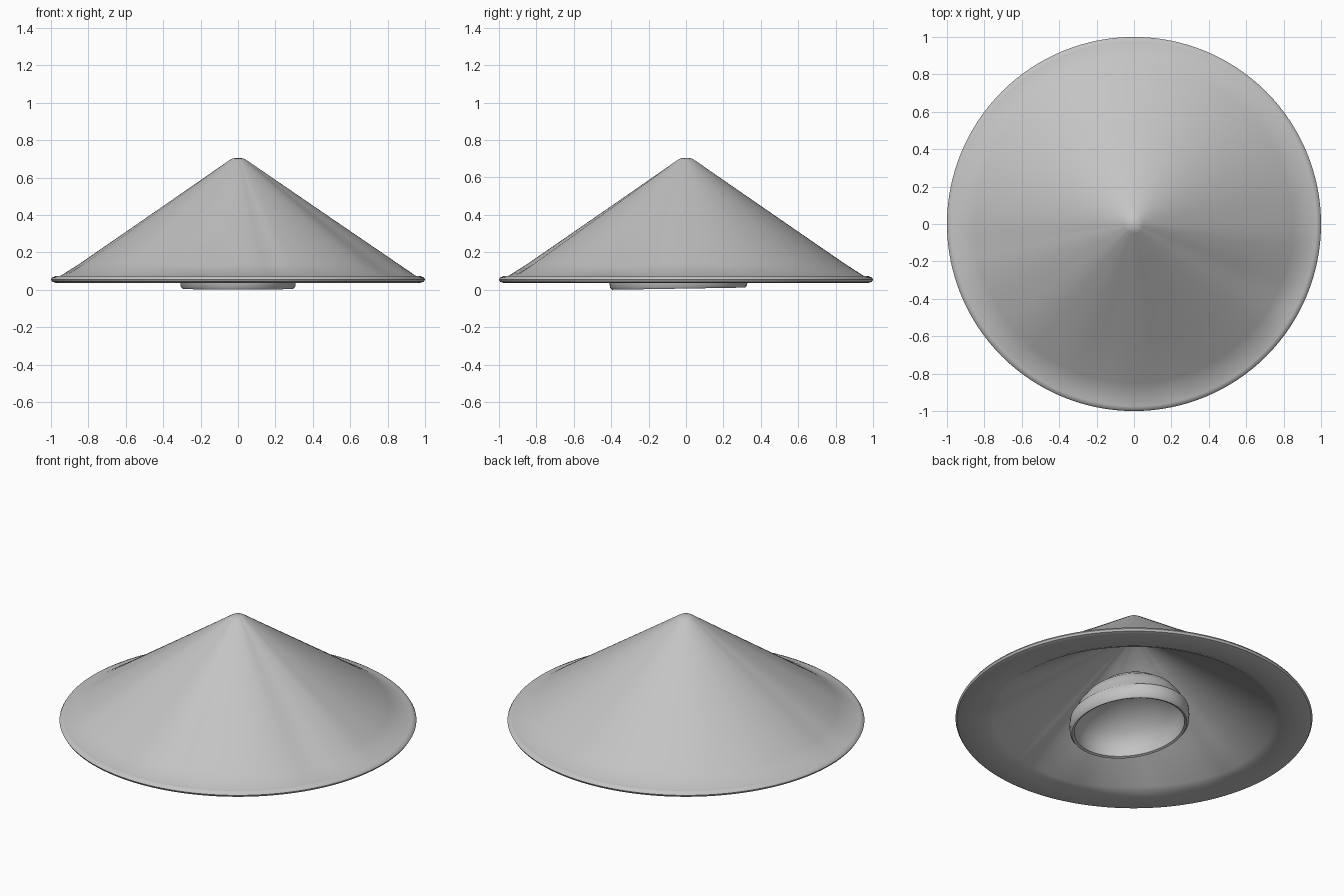
import bpy, bmesh, math

if "Cube" in bpy.data.objects:
    bpy.data.objects.remove(bpy.data.objects["Cube"])

grey = bpy.data.materials.new("pale grey")
grey.diffuse_color = (0.55, 0.55, 0.55, 1)
grey.use_nodes = True
grey.node_tree.nodes["Principled BSDF"].inputs["Base Color"].default_value = grey.diffuse_color


def lathe(name, profile, segments, place):
    """Spin a (radius, z) profile; place(r, z, angle) gives each point."""
    bm = bmesh.new()
    rings = []
    for r, z in profile:
        if r == 0:
            rings.append([bm.verts.new(place(0, z, 0))] * segments)
        else:
            rings.append([bm.verts.new(place(r, z, math.tau * i / segments))
                          for i in range(segments)])
    for a, b in zip(rings, rings[1:]):
        for i in range(segments):
            j = (i + 1) % segments
            quad = list(dict.fromkeys((a[i], a[j], b[j], b[i])))
            bm.faces.new(quad)
    bmesh.ops.recalc_face_normals(bm, faces=bm.faces)
    mesh = bpy.data.meshes.new(name)
    bm.to_mesh(mesh)
    bm.free()
    mesh.materials.append(grey)
    obj = bpy.data.objects.new(name, mesh)
    bpy.context.collection.objects.link(obj)
    bpy.context.view_layer.objects.active = obj
    obj.select_set(True)
    bpy.ops.object.shade_smooth_by_angle(angle=math.radians(40))
    obj.select_set(False)
    return obj


# Soft radial folds in the cone: angle, width (degrees), depth
FOLDS = [(-26, 9, -0.022), (-78, 3, -0.012), (-103, 10, -0.014),
         (-135, 9, 0.010), (-5, 6, 0.008), (-172, 6, -0.008)]


def fold(angle):
    total = 0
    for centre, width, depth in FOLDS:
        d = (math.degrees(angle) - centre + 180) % 360 - 180
        total += depth * math.exp(-(d / width) ** 2)
    return total


def place_cone(r, z, a):
    fade = max(0, min(1, (0.97 - r) / 0.12)) if z > 0.05 else 0
    return (r * math.cos(a), r * math.sin(a), z + fold(a) * r * fade)


# Hat cone with rolled rim, flat underside border and hollow inside
lathe("hat_cone", [
    (0, 0.705), (0.03, 0.702), (0.05, 0.69), (0.2, 0.586), (0.4, 0.448),
    (0.6, 0.31), (0.85, 0.138), (0.95, 0.074), (0.975, 0.073), (0.993, 0.066),
    (1.0, 0.055), (0.993, 0.043), (0.975, 0.037), (0.9, 0.038), (0.83, 0.041),
    (0.79, 0.058), (0.6, 0.185), (0.4, 0.322), (0.2, 0.458), (0.04, 0.565),
    (0, 0.572)], 128, place_cone)


def place_liner(r, z, a):
    # Oval head opening, slightly lower towards the front
    x, y = 0.31 * r * math.cos(a), 0.37 * r * math.sin(a)
    return (x, y - 0.04, z + 0.012 * (y + 0.37) / 0.74)


# Head cap: rolled band at the opening, domed crown inside the hat
outer = [(0, 0.30), (0.3, 0.288), (0.55, 0.253), (0.75, 0.202),
         (0.87, 0.15), (0.93, 0.105), (0.99, 0.085), (1.0, 0.05), (0.99, 0.012)]
rim = [(0.96, 0.0), (0.92, 0.006)]
inner = [(0.91, 0.05), (0.88, 0.09), (0.8, 0.135), (0.6, 0.19),
         (0.35, 0.23), (0, 0.25)]
lathe("head_cap", outer + rim + inner, 64, place_liner)
